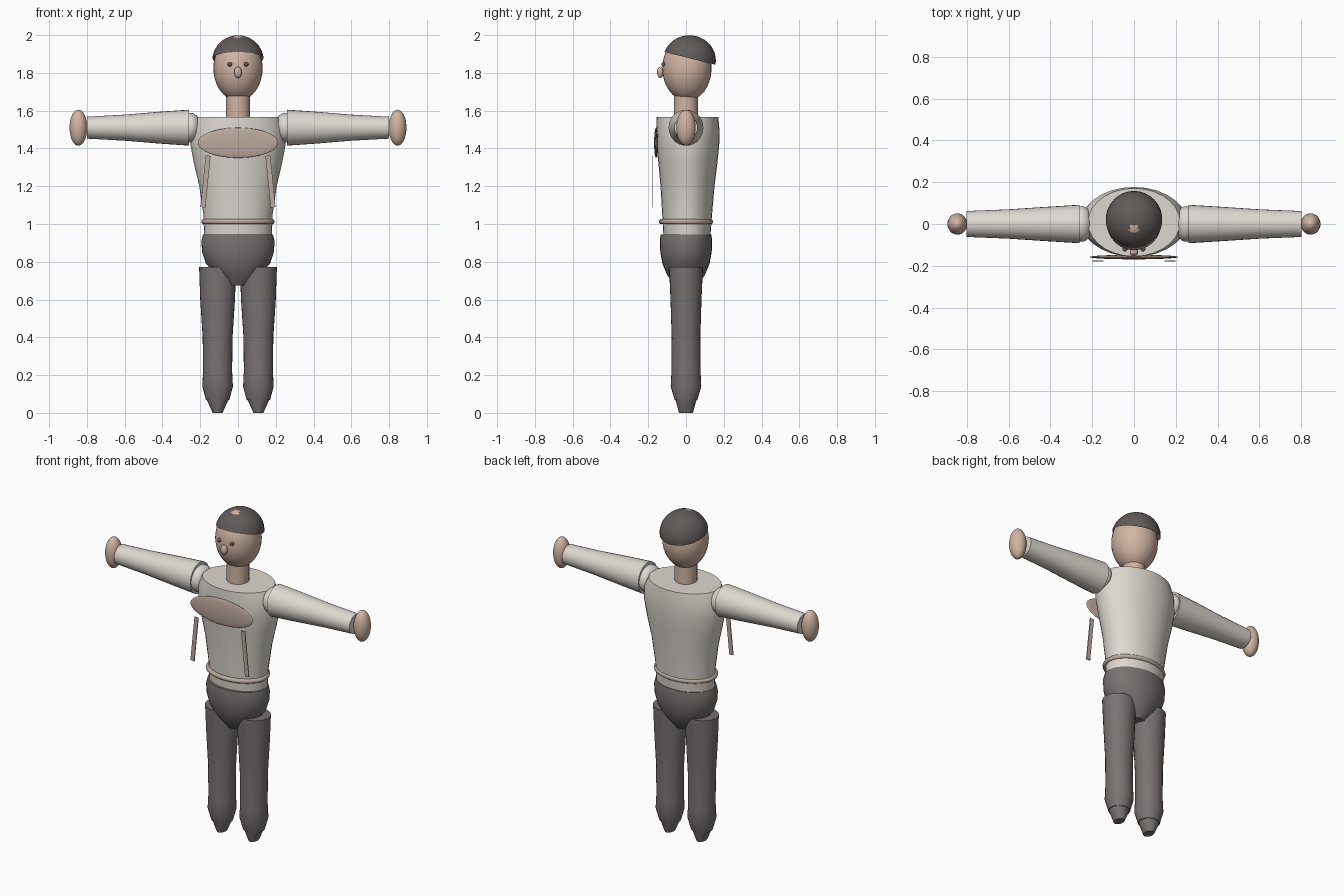
import bpy, bmesh, math
from mathutils import Matrix, Vector

if "Cube" in bpy.data.objects:
    bpy.data.objects.remove(bpy.data.objects["Cube"])


def material(name, rgb):
    m = bpy.data.materials.new(name)
    m.diffuse_color = (*rgb, 1)
    m.use_nodes = True
    m.node_tree.nodes["Principled BSDF"].inputs["Base Color"].default_value = m.diffuse_color
    return m


SKIN = material("skin", (0.64, 0.46, 0.36))
SHIRT = material("shirt", (0.73, 0.69, 0.63))
TRIM = material("trim", (0.50, 0.40, 0.34))
DARK = material("trousers", (0.19, 0.17, 0.165))
HAIR = material("hair", (0.12, 0.105, 0.10))


def finish(name, bm, mat, smooth=True):
    bmesh.ops.recalc_face_normals(bm, faces=bm.faces)
    me = bpy.data.meshes.new(name)
    bm.to_mesh(me)
    bm.free()
    me.materials.append(mat)
    ob = bpy.data.objects.new(name, me)
    bpy.context.collection.objects.link(ob)
    if smooth:
        bpy.ops.object.select_all(action='DESELECT')
        ob.select_set(True)
        bpy.context.view_layer.objects.active = ob
        bpy.ops.object.shade_smooth_by_angle(angle=math.radians(40))
    return ob


def ellipsoid(name, centre, radii, mat, cut=None):
    bm = bmesh.new()
    bmesh.ops.create_uvsphere(bm, u_segments=32, v_segments=20, radius=1,
                              matrix=Matrix.Translation(centre) @ Matrix.Diagonal((*radii, 1)))
    if cut:
        bmesh.ops.bisect_plane(bm, geom=bm.verts[:] + bm.edges[:] + bm.faces[:],
                               plane_co=cut[0], plane_no=cut[1], clear_inner=True)
    return finish(name, bm, mat)


def loft(name, rings, mat, transform=Matrix(), segs=28):
    """Capped stack of elliptical rings: (height, rx, ry, centre y)."""
    bm = bmesh.new()
    loops = []
    for z, rx, ry, cy in rings:
        loops.append([bm.verts.new(transform @ Vector((
            rx * math.cos(i * math.tau / segs), cy + ry * math.sin(i * math.tau / segs), z)))
            for i in range(segs)])
    for a, b in zip(loops, loops[1:]):
        for i in range(segs):
            j = (i + 1) % segs
            bm.faces.new((a[i], a[j], b[j], b[i]))
    bm.faces.new(loops[0])
    bm.faces.new(loops[-1])
    return finish(name, bm, mat)


# Head, neck and face
ellipsoid("head", (0, 0.005, 1.825), (0.13, 0.13, 0.173), SKIN)
ellipsoid("hair", (0, 0.018, 1.865), (0.136, 0.14, 0.134), HAIR,
          ((0, -0.12, 1.912), (0, 0.25, 1)))
ellipsoid("nose", (0, -0.136, 1.803), (0.02, 0.017, 0.03), SKIN)
loft("neck", [(1.55, 0.063, 0.063, 0), (1.70, 0.063, 0.063, 0)], SKIN)

# Torso, widest at the chest
loft("torso", [(0.945, 0.18, 0.125, 0.005), (1.05, 0.183, 0.132, 0.006),
               (1.20, 0.205, 0.143, 0.008), (1.32, 0.233, 0.156, 0.01),
               (1.42, 0.252, 0.166, 0.01), (1.50, 0.25, 0.167, 0.01),
               (1.567, 0.22, 0.163, 0.008)], SHIRT)

# Chest panel
ellipsoid("chest_panel", (0, -0.158, 1.43), (0.213, 0.011, 0.08), TRIM)

# Belt ring
bm = bmesh.new()
n, m, r = 40, 10, 0.014
grid = [[bm.verts.new(((0.18 + r * math.cos(v)) * math.cos(u),
                       (0.13 + r * math.cos(v)) * math.sin(u), 1.012 + r * math.sin(v)))
         for v in (k * math.tau / m for k in range(m))]
        for u in (k * math.tau / n for k in range(n))]
for i in range(n):
    for k in range(m):
        a, b = grid[i], grid[(i + 1) % n]
        bm.faces.new((a[k], b[k], b[(k + 1) % m], a[(k + 1) % m]))
finish("belt", bm, TRIM)

# Hips
loft("hips", [(0.675, 0.06, 0.06, 0), (0.73, 0.115, 0.10, 0), (0.79, 0.17, 0.125, 0),
              (0.85, 0.19, 0.136, 0), (0.91, 0.194, 0.139, 0), (0.945, 0.185, 0.134, 0)], DARK)

for side, label in ((-1, "right"), (1, "left")):
    # Eye
    ellipsoid(label + "_eye", (side * 0.043, -0.119, 1.845), (0.012, 0.012, 0.011), HAIR)

    # Arm: shoulder, tapering sleeve, hand
    ellipsoid(label + "_shoulder", (side * 0.25, 0, 1.51), (0.055, 0.085, 0.078), SHIRT)
    along_x = Matrix.Translation((0, 0, 1.51)) @ Matrix.Rotation(side * math.pi / 2, 4, 'Y')
    loft(label + "_sleeve", [(0.26, 0.095, 0.092, 0), (0.42, 0.084, 0.082, 0),
                             (0.60, 0.069, 0.07, 0), (0.80, 0.058, 0.062, 0)], SHIRT, along_x)
    ellipsoid(label + "_hand", (side * 0.845, 0, 1.51), (0.047, 0.051, 0.095), SKIN)

    # Hanging strap in front of the torso
    bm = bmesh.new()
    bmesh.ops.create_cube(bm, size=1, matrix=Matrix.Translation((side * 0.172, -0.176, 1.225))
                          @ Matrix.Rotation(-side * 0.10, 4, 'Y')
                          @ Matrix.Diagonal((0.026, 0.005, 0.275, 1)))
    finish(label + "_strap", bm, TRIM, False)

    # Leg and shoe
    at_leg = Matrix.Translation((side * 0.108, 0, 0))
    loft(label + "_leg", [(0.068, 0.062, 0.06, 0), (0.14, 0.081, 0.081, 0),
                          (0.22, 0.077, 0.077, 0), (0.40, 0.079, 0.076, 0),
                          (0.60, 0.092, 0.082, 0), (0.772, 0.098, 0.09, 0)], DARK, at_leg)
    loft(label + "_shoe", [(0, 0.026, 0.037, 0), (0.07, 0.058, 0.056, 0),
                           (0.14, 0.075, 0.075, 0), (0.22, 0.07, 0.07, 0)], DARK, at_leg)
